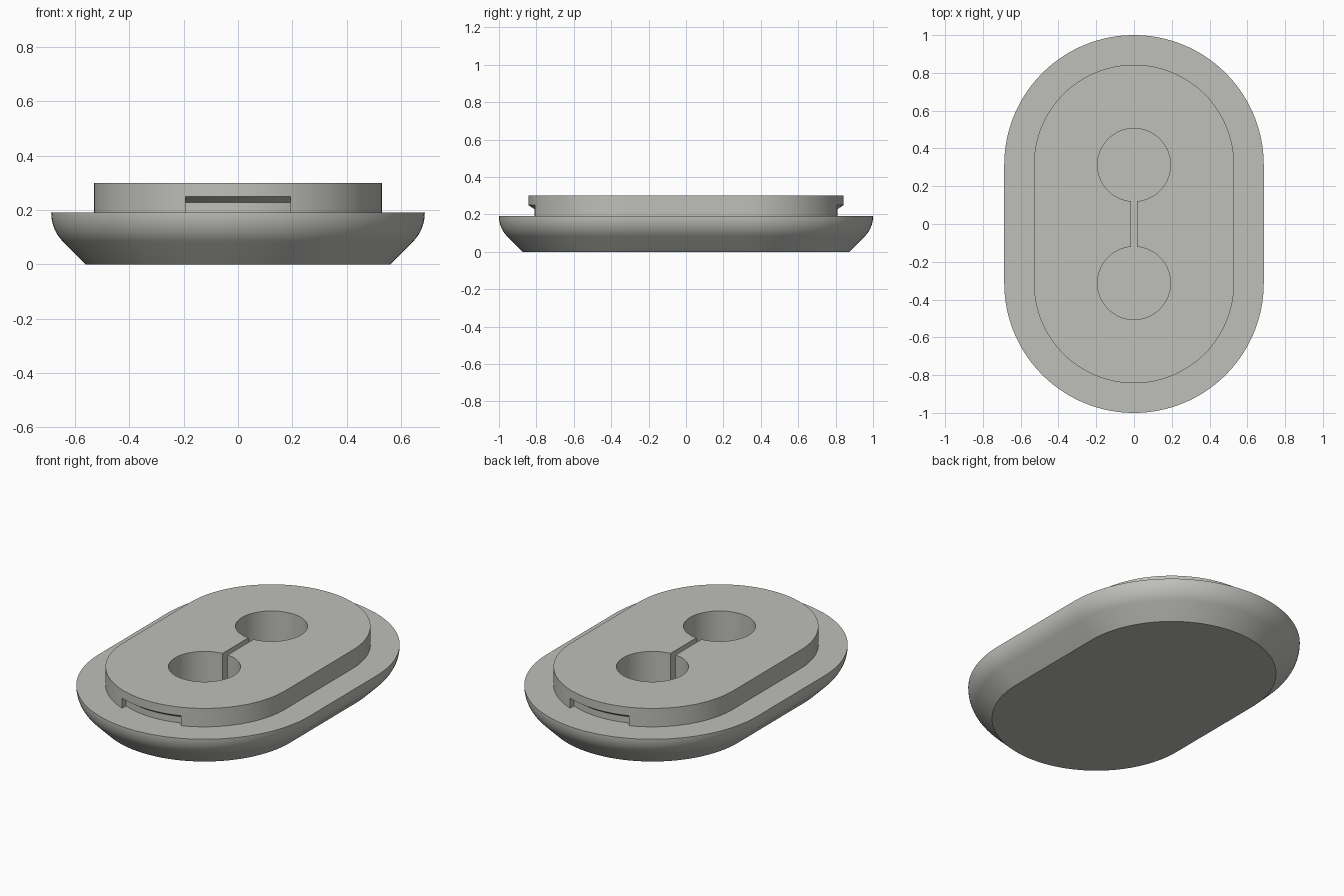
import bpy, bmesh, math

if "Cube" in bpy.data.objects:
    bpy.data.objects.remove(bpy.data.objects["Cube"])

CY = 0.313          # y distance of the rounded-end centres
SEG = 64            # segments per half circle

mat = bpy.data.materials.new("warm grey")
mat.diffuse_color = (0.52, 0.52, 0.49, 1)
mat.use_nodes = True
mat.node_tree.nodes["Principled BSDF"].inputs["Base Color"].default_value = mat.diffuse_color


def stadium(r, z):
    """Outline of a slot shape with end radius r at height z."""
    pts = []
    for s in (1, -1):
        for i in range(SEG + 1):
            a = math.pi * i / SEG
            pts.append((s * r * math.cos(a), s * (CY + r * math.sin(a)), z))
    return pts


def loft(name, rings):
    """Closed solid through equal-length rings, capped at both ends."""
    bm = bmesh.new()
    rows = [[bm.verts.new(p) for p in ring] for ring in rings]
    n = len(rows[0])
    for a, b in zip(rows, rows[1:]):
        for i in range(n):
            j = (i + 1) % n
            bm.faces.new((a[i], a[j], b[j], b[i]))
    bm.faces.new(rows[0][::-1])
    bm.faces.new(rows[-1])
    bmesh.ops.recalc_face_normals(bm, faces=bm.faces[:])
    me = bpy.data.meshes.new(name)
    bm.to_mesh(me)
    bm.free()
    me.materials.append(mat)
    ob = bpy.data.objects.new(name, me)
    bpy.context.collection.objects.link(ob)
    return ob


def combine(target, other, op):
    """Apply a boolean and discard the helper."""
    m = target.modifiers.new(op, 'BOOLEAN')
    m.operation, m.solver, m.object = op, 'EXACT', other
    bpy.context.view_layer.objects.active = target
    bpy.ops.object.modifier_apply(modifier=m.name)
    bpy.data.objects.remove(other)


# dish-shaped base: 45 degree chamfer running into a rounded rim
R = 0.15
c = 0.687 - R
profile = [(0.56, 0.0)]
for i in range(11):
    a = math.radians(45 * (1 - i / 10))
    profile.append((c + R * math.cos(a), 0.189 - R * math.sin(a)))
profile.append((0.687, 0.191))
body = loft("body", [stadium(r, z) for r, z in profile])

# raised plate, sunk slightly into the base
plate = loft("raised_plate", [stadium(0.53, 0.15), stadium(0.53, 0.30)])

# undercut notch at each end of the plate
notch_profile = [(0.497, 0.16), (0.497, 0.228), (0.575, 0.28), (0.575, 0.16)]
for s in (-1, 1):
    rings = []
    for i in range(25):
        x = -0.193 + 0.386 * i / 24
        rings.append([(x, s * (CY + math.sqrt(r * r - x * x)), z)
                      for r, z in notch_profile])
    combine(plate, loft("notch_cutter", rings), 'DIFFERENCE')

combine(body, plate, 'UNION')

# two round pockets and the narrow channel joining them
FLOOR = 0.06
for s in (-1, 1):
    rings = [[(0.193 * math.cos(2 * math.pi * i / 96),
               s * CY + 0.193 * math.sin(2 * math.pi * i / 96), z)
              for i in range(96)] for z in (FLOOR, 0.4)]
    combine(body, loft("pocket_cutter", rings), 'DIFFERENCE')
w, h = 0.017, 0.2
rings = [[(-w, -h, z), (w, -h, z), (w, h, z), (-w, h, z)] for z in (FLOOR, 0.4)]
combine(body, loft("channel_cutter", rings), 'DIFFERENCE')

# smooth curves, crisp edges
bpy.ops.object.select_all(action='DESELECT')
body.select_set(True)
bpy.context.view_layer.objects.active = body
bpy.ops.object.shade_smooth_by_angle(angle=math.radians(30))
